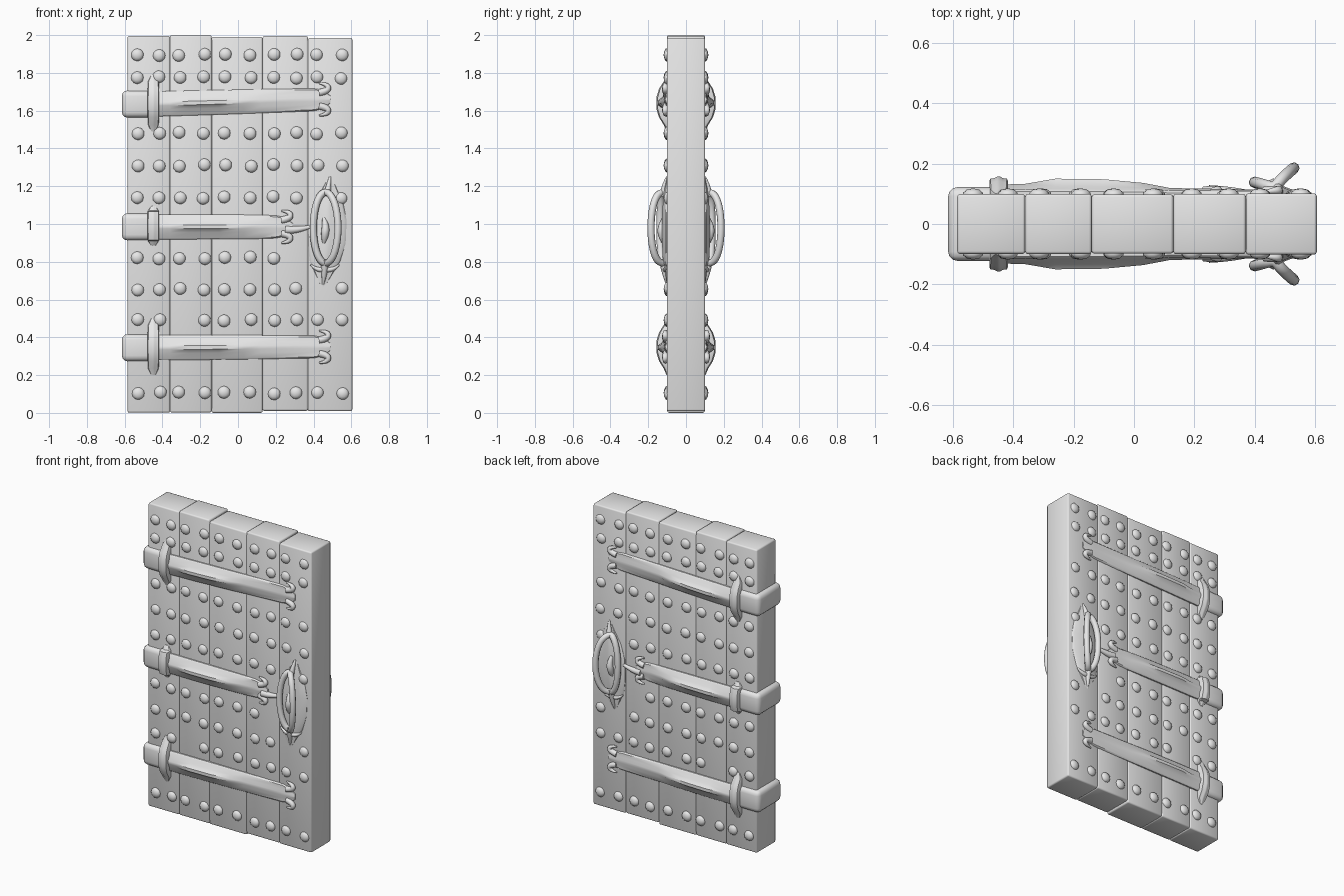
import bpy, bmesh, math, random
from mathutils import Matrix

if "Cube" in bpy.data.objects:
    bpy.data.objects.remove(bpy.data.objects["Cube"])

random.seed(4)
grey = bpy.data.materials.new("plain grey")
grey.diffuse_color = (0.8, 0.8, 0.8, 1)
grey.use_nodes = True
grey.node_tree.nodes["Principled BSDF"].inputs["Base Color"].default_value = grey.diffuse_color


def finish(ob, angle=40, mirror=True):
    """Material, smooth shading and the copy on the back face."""
    ob.data.materials.clear()
    ob.data.materials.append(grey)
    bpy.ops.object.select_all(action='DESELECT')
    ob.select_set(True)
    bpy.context.view_layer.objects.active = ob
    bpy.ops.object.shade_smooth_by_angle(angle=math.radians(angle))
    if mirror:
        m = ob.modifiers.new("both faces", 'MIRROR')
        m.use_axis = (False, True, False)
        m.use_mirror_merge = False
    return ob


def from_bmesh(name, bm, angle=40, mirror=True):
    bmesh.ops.recalc_face_normals(bm, faces=bm.faces)
    me = bpy.data.meshes.new(name)
    bm.to_mesh(me)
    bm.free()
    ob = bpy.data.objects.new(name, me)
    bpy.context.collection.objects.link(ob)
    return finish(ob, angle, mirror)


def box(name, x0, x1, y, z0, z1, bevel, seg=2):
    bm = bmesh.new()
    bmesh.ops.create_cube(bm, size=1, matrix=Matrix.Translation(((x0 + x1) / 2, 0, (z0 + z1) / 2))
                          @ Matrix.Diagonal((x1 - x0, 2 * y, z1 - z0, 1)))
    bmesh.ops.bevel(bm, geom=bm.edges[:], offset=bevel, segments=seg, profile=0.5, affect='EDGES')
    return from_bmesh(name, bm, 50, False)


def ridge(name, stations, axis, base=0.085):
    """Loft of domed sections: (position, centre across, half width, edge depth, crown depth)."""
    bm = bmesh.new()
    rings = []
    for s, c, w, ye, yc in stations:
        prof = [(-1, base), (-1, ye - 0.008), (-0.88, ye), (-0.45, ye + 0.25 * (yc - ye)), (-0.15, yc), (0.15, yc),
                (0.45, ye + 0.25 * (yc - ye)), (0.88, ye), (1, ye - 0.008), (1, base)]
        rings.append([bm.verts.new((s, -d, c + t * w) if axis == 'X' else (c + t * w, -d, s))
                      for t, d in prof])
    n = len(rings[0])
    for a, b in zip(rings, rings[1:]):
        for i in range(n):
            j = (i + 1) % n
            bm.faces.new((a[i], a[j], b[j], b[i]))
    bm.faces.new(rings[0])
    bm.faces.new(rings[-1])
    return from_bmesh(name, bm)


def tube(name, pts, bevel, cyclic=False):
    """Round bar through (x, y, z, thickness factor) points."""
    cu = bpy.data.curves.new(name, 'CURVE')
    cu.dimensions = '3D'
    cu.bevel_depth, cu.bevel_resolution, cu.resolution_u = bevel, 2, 5
    cu.use_fill_caps = True
    sp = cu.splines.new('NURBS')
    sp.points.add(len(pts) - 1)
    for p, (x, y, z, r) in zip(sp.points, pts):
        p.co, p.radius = (x, y, z, 1), r
    sp.order_u = 3
    sp.use_endpoint_u, sp.use_cyclic_u = not cyclic, cyclic
    ob = bpy.data.objects.new(name, cu)
    bpy.context.collection.objects.link(ob)
    bpy.ops.object.select_all(action='DESELECT')
    ob.select_set(True)
    bpy.context.view_layer.objects.active = ob
    bpy.ops.object.convert(target='MESH')
    return finish(bpy.context.view_layer.objects.active, 60)


# Door leaf: vertical planks with shallow seams
edges = [-0.585, -0.36, -0.14, 0.13, 0.37, 0.605]
tops = [1.995, 2.0, 1.99, 1.995, 1.985]
for i in range(5):
    box(f"plank_{i + 1}", edges[i], edges[i + 1], 0.1 + random.uniform(-0.002, 0.002),
        random.uniform(0, 0.012) if i != 2 else 0, tops[i], 0.009)
box("door_core", -0.575, 0.595, 0.093, 0.015, 1.98, 0.01)

# Rows of studs, leaving out those under the handle
cols = [-0.53, -0.415, -0.31, -0.18, -0.07, 0.066, 0.19, 0.31, 0.42, 0.55]
rows = [1.895, 1.775, 1.48, 1.31, 1.14, 0.82, 0.655, 0.49, 0.105]
bm = bmesh.new()
for z in rows:
    for x in cols:
        if (z == 0.82 and x > 0.25) or (z in (1.14, 0.655) and x == 0.42) or (z == 0.49 and x == -0.31):
            continue
        pos = (x + random.uniform(-.005, .005), -0.097, z + random.uniform(-.005, .005))
        bmesh.ops.create_icosphere(bm, subdivisions=2, radius=1, matrix=Matrix.Translation(pos)
                                   @ Matrix.Diagonal((0.034, 0.021, 0.034, 1)))
from_bmesh("studs", bm, 60)

# Hinge straps: wrap-round end, ridged bar, arched cuff and curled tip
for label, zl, zr, end, reach in (("top", 1.635, 1.66, 0.48, 0.15), ("middle", 0.985, 0.985, 0.28, 0.105),
                                  ("bottom", 0.345, 0.35, 0.48, 0.15)):
    box(f"{label}_hinge_wrap", -0.615, -0.43, 0.122, zl - 0.072, zl + 0.072, 0.03, 3)

    def mid(x):
        return zl + (zr - zl) * (x + 0.45) / (end + 0.45)
    st = [(-0.46, .066, .116, .13), (-0.36, .066, .115, .133), (-0.26, .066, .116, .15), (-0.1, .065, .115, .148),
          (0.03, .064, .114, .136), (0.12, .063, .111, .119), (end - 0.08, .06, .109, .114),
          (end - 0.03, .05, .108, .113), (end + 0.01, .02, .105, .11)]
    ridge(f"{label}_hinge_strap", [(x, mid(x), w, a, b) for x, w, a, b in st], 'X')
    k = reach / 0.15
    cuff = [(-.15 * k, .012, .1, .103), (-.115 * k, .028, .112, .118), (-.075, .03, .137, .143),
            (-.03, .031, .15, .157), (.03, .031, .15, .157), (.075, .03, .137, .143),
            (.115 * k, .028, .112, .118), (.15 * k, .012, .1, .103)]
    ridge(f"{label}_hinge_cuff", [(zl + 0.005 + s, -0.448, w, a, b) for s, w, a, b in cuff], 'Z')
    for side, word in ((1, "upper"), (-1, "lower")):
        tube(f"{label}_strap_{word}_curl",
             [(end - 0.05, -0.105, zr + side * 0.035, 1.2), (end, -0.11, zr + side * 0.045, 1.1),
              (end - 0.005, -0.112, zr + side * 0.08, 0.8), (end - 0.05, -0.106, zr + side * 0.085, 0.3)], 0.016)

# Point joining the short middle strap to the handle plate
tube("middle_strap_point", [(0.25, -0.105, 0.97, 1.3), (0.31, -0.108, 0.965, 1), (0.38, -0.103, 0.985, 0.5)], 0.018)

# Handle: teardrop plate, ring grip, centre knob and finials
ridge("handle_plate", [(0.67, 0.45, .012, .1, .102), (0.74, 0.455, .05, .106, .112), (0.8, 0.46, .08, .109, .122),
                       (0.9, 0.47, .1, .111, .127), (1.02, 0.475, .1, .111, .127), (1.12, 0.48, .075, .109, .122),
                       (1.19, 0.485, .038, .106, .114), (1.25, 0.488, .01, .1, .102)], 'Z')
ring = []
for i in range(20):
    a = 2 * math.pi * i / 20
    side = math.cos(a)
    depth = 0.118 + abs(side) ** 0.8 * (0.068 if side > 0 else 0.02)
    ring.append((0.464 + 0.066 * side, -depth, 0.98 + 0.19 * math.sin(a), 1.0))
tube("handle_ring", ring, 0.019, True)
tube("keyhole_boss", [(0.455, -0.118, 1.03, 0.5), (0.465, -0.13, 0.99, 1), (0.46, -0.13, 0.94, 1.1),
                      (0.455, -0.118, 0.9, 0.5)], 0.02)
tube("handle_top_finial", [(0.47, -0.12, 1.15, 1.2), (0.48, -0.118, 1.2, 0.8), (0.487, -0.1, 1.25, 0.3)], 0.018)
tube("handle_bottom_finial", [(0.46, -0.12, 0.81, 1.2), (0.46, -0.116, 0.75, 1), (0.45, -0.1, 0.68, 0.3)], 0.018)
for s in (-1, 1):
    tube("handle_leaf_" + ("left" if s < 0 else "right"),
         [(0.46, -0.108, 0.76, 1), (0.46 + s * 0.04, -0.11, 0.75, 1), (0.46 + s * 0.075, -0.106, 0.785, 0.3)], 0.014)
